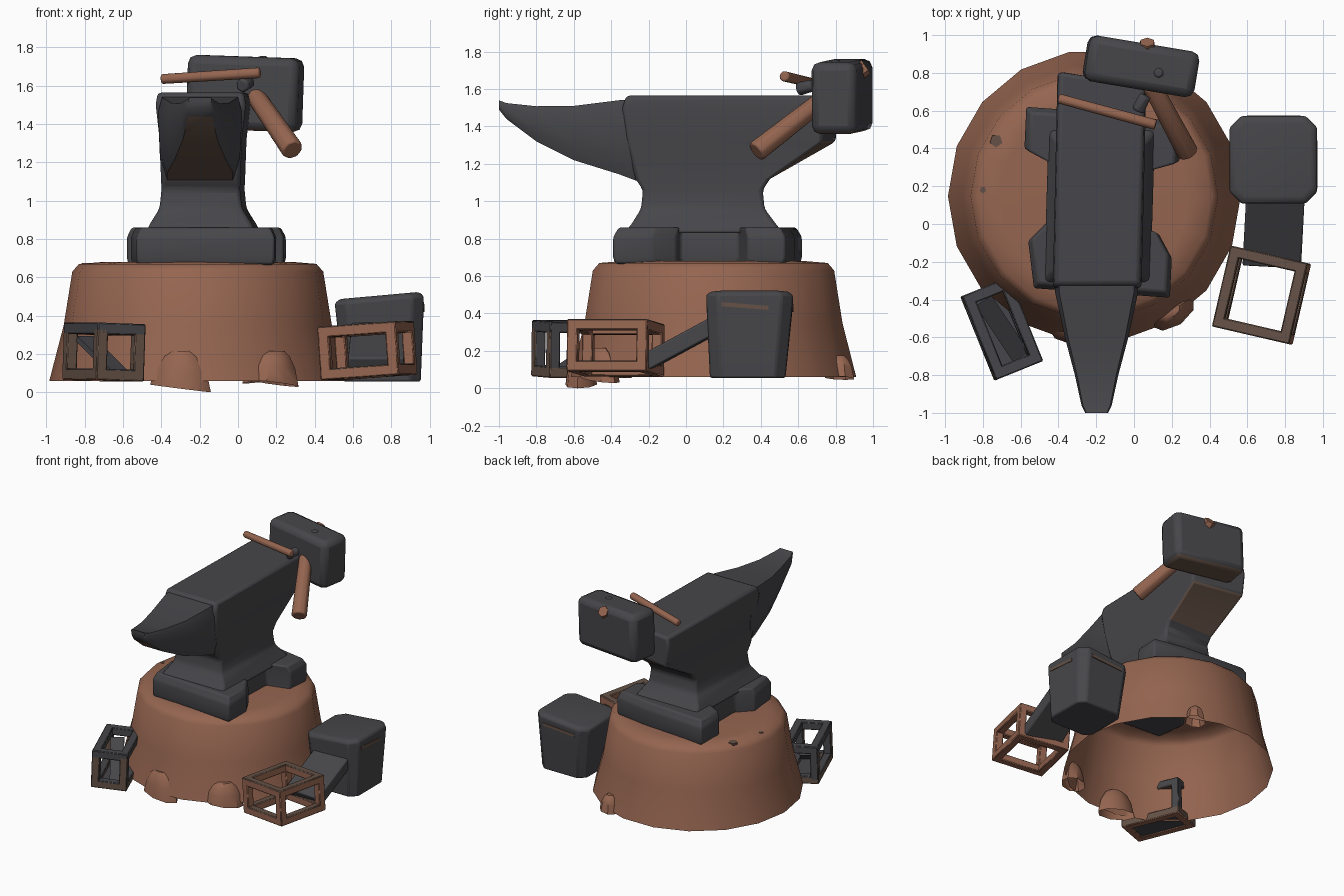
import bpy, bmesh, math
from mathutils import Vector, Matrix

cube = bpy.data.objects.get("Cube")
if cube:
    bpy.data.objects.remove(cube)


def material(name, rgb):
    m = bpy.data.materials.new(name)
    m.use_nodes = True
    m.diffuse_color = (*rgb, 1)
    m.node_tree.nodes["Principled BSDF"].inputs["Base Color"].default_value = (*rgb, 1)
    return m


WOOD = material("warm brown", (0.30, 0.13, 0.08))
RUST = material("dark brown", (0.13, 0.083, 0.061))
IRON = material("charcoal", (0.062, 0.062, 0.069))


def finish(name, bm, mats, rule=None, bevel=0, segments=2, angle=35):
    """Turn a bmesh into an object; rule(normal, centre) picks the material slot."""
    bmesh.ops.recalc_face_normals(bm, faces=bm.faces)
    for f in bm.faces:
        f.material_index = rule(f.normal, f.calc_center_median()) if rule else 0
    me = bpy.data.meshes.new(name)
    bm.to_mesh(me)
    bm.free()
    for m in mats:
        me.materials.append(m)
    ob = bpy.data.objects.new(name, me)
    bpy.context.collection.objects.link(ob)
    if bevel:
        mod = ob.modifiers.new("Bevel", "BEVEL")
        mod.width, mod.segments, mod.angle_limit = bevel, segments, math.radians(25)
    bpy.ops.object.select_all(action="DESELECT")
    ob.select_set(True)
    bpy.context.view_layer.objects.active = ob
    bpy.ops.object.shade_smooth_by_angle(angle=math.radians(angle))
    return ob


def loft(rings, cap_start=True, cap_end=True):
    bm = bmesh.new()
    loops = [[bm.verts.new(p) for p in r] for r in rings]
    n = len(loops[0])
    for a, b in zip(loops, loops[1:]):
        for i in range(n):
            j = (i + 1) % n
            bm.faces.new((a[i], a[j], b[j], b[i]))
    if cap_start:
        bm.faces.new(loops[0][::-1])
    if cap_end:
        bm.faces.new(loops[-1])
    return bm


def add_beam(bm, p, q, w, h):
    p, q = Vector(p), Vector(q)
    d = q - p
    m = Matrix.Translation((p + q) / 2) @ d.to_track_quat("Y", "Z").to_matrix().to_4x4()
    bmesh.ops.create_cube(bm, size=1, matrix=m @ Matrix.Diagonal((w, d.length, h, 1)))


def rod(name, p, q, r1, r2, mat, sides=8, bevel=0.012):
    p, q = Vector(p), Vector(q)
    d = q - p
    bm = bmesh.new()
    m = Matrix.Translation((p + q) / 2) @ d.to_track_quat("Z", "Y").to_matrix().to_4x4()
    bmesh.ops.create_cone(bm, cap_ends=True, segments=sides, radius1=r1, radius2=r2,
                          depth=d.length, matrix=m)
    return finish(name, bm, [mat], bevel=bevel, angle=50)


# Hollow stump, open underneath
SX, SY = -0.21, 0.147
rings = []
for r, z in ((0.775, 0.06), (0.70, 0.35), (0.655, 0.63), (0.62, 0.67), (0.5, 0.68)):
    rings.append([(SX + r * math.cos(i * math.tau / 18), SY + r * math.sin(i * math.tau / 18), z)
                  for i in range(18)])
finish("stump", loft(rings, cap_start=False), [WOOD], angle=48)

# Roots bulging from the foot of the stump, lower on one side
for k, (x, y, w, low, top) in enumerate(((-0.30, -0.56, 0.16, 0.02, 0.215),
                                         (0.20, -0.46, 0.14, 0.045, 0.215),
                                         (0.10, 0.82, 0.08, 0.055, 0.175))):
    out = Vector((x - SX, y - SY)).normalized()
    rings = []
    for t, s in ((0, 1), (0.5, 0.85), (0.85, 0.6), (1, 0.35)):
        ring = []
        for i in range(8):
            a = i * math.tau / 8
            u, v = w * s * math.cos(a), 0.085 * s * math.sin(a)
            ring.append((x - out.y * u + out.x * v, y + out.x * u + out.y * v,
                         low + t * (top - low) - 0.125 * u * (1 - t)))
        rings.append(ring)
    finish(f"root_{k + 1}", loft(rings, cap_start=False), [WOOD], angle=40)

# Dark knots on the stump
for k, (x, y, r) in enumerate(((-0.73, 0.44, 0.035), (-0.80, 0.18, 0.018))):
    rod(f"knot_{k + 1}", (x, y, 0.66), (x, y, 0.676), r, r, RUST, 5, 0)

# Anvil foot: H-shaped plan with a sloping shoulder
plan = [(-0.53, -0.34), (0.19, -0.39), (0.20, -0.18), (0.13, -0.05), (0.05, -0.03), (0.06, 0.28),
        (0.24, 0.33), (0.25, 0.53), (-0.02, 0.58), (-0.57, 0.62), (-0.58, 0.40), (-0.45, 0.33),
        (-0.45, 0.02), (-0.56, -0.09)]
centre = Vector((-0.18, 0.12))
rings = []
for s, z in ((0.98, 0.665), (1, 0.70), (1, 0.81), (0.94, 0.86)):
    rings.append([(*(centre + (Vector(p) - centre) * s), z) for p in plan])
finish("anvil_foot", loft(rings), [IRON], bevel=0.012)

# Anvil waist, face and heel, stacked in height
AX = -0.18
rings = []
for z, y0, y1, hw in ((0.83, -0.33, 0.52, 0.29), (0.88, -0.29, 0.48, 0.265), (0.96, -0.24, 0.42, 0.215),
                      (1.06, -0.23, 0.41, 0.205), (1.12, -0.27, 0.45, 0.208), (1.32, -0.32, 0.77, 0.215),
                      (1.50, -0.34, 0.77, 0.235), (1.565, -0.32, 0.77, 0.225)):
    skew = 0.035 if y1 > 0.6 else 0
    rings.append([(AX - hw - 0.015, y0, z), (AX + hw - 0.015, y0, z),
                  (AX + hw + 0.01, y1 - skew, z), (AX - hw + 0.01, y1 + skew, z)])
finish("anvil_body", loft(rings), [IRON, RUST],
       lambda n, c: int(n.z < -0.3 and c.y > 0.3 and c.z > 1.1), bevel=0.02)

# Horn, tapering forward with a rusty underside
outline = ((-0.78, 0), (0.78, 0), (0.95, 0.25), (1, 0.8), (0.9, 1), (-0.9, 1), (-1, 0.8), (-0.95, 0.25))
rings = []
for y, hw, z0, z1 in ((-0.24, 0.22, 1.10, 1.55), (-0.36, 0.22, 1.145, 1.54), (-0.60, 0.168, 1.22, 1.51),
                      (-0.80, 0.115, 1.32, 1.508), (-0.96, 0.08, 1.44, 1.525), (-1.0, 0.06, 1.49, 1.54)):
    rings.append([(AX - 0.018 + u * hw, y, z0 + v * (z1 - z0)) for u, v in outline])
finish("anvil_horn", loft(rings), [IRON, RUST],
       lambda n, c: int(n.z < -0.4 and abs(n.x) < 0.2 and c.y > -0.9), angle=45)

# Big hammer lying on the heel
bm = bmesh.new()
turn = Matrix.Translation((0.037, 0.835, 1.56)) @ Matrix.Rotation(math.radians(-9.5), 4, "Z") \
    @ Matrix.Rotation(math.radians(2), 4, "Y")
bmesh.ops.create_cube(bm, size=1, matrix=turn @ Matrix.Diagonal((0.59, 0.245, 0.385, 1)))
finish("hammer_head", bm, [IRON, RUST], lambda n, c: int(n.z < -0.7), bevel=0.045)
rod("hammer_handle", (0.09, 0.74, 1.55), (0.285, 0.375, 1.265), 0.052, 0.06, WOOD)
rod("hammer_handle_end", (0.07, 0.92, 1.69), (0.07, 0.963, 1.719), 0.046, 0.042, WOOD, 6, 0)

# Thin tool resting on the face
rod("tool_handle", (-0.40, 0.665, 1.635), (0.115, 0.525, 1.668), 0.028, 0.03, WOOD)
rod("tool_head", (0.02, 0.60, 1.60), (0.06, 0.68, 1.62), 0.04, 0.035, IRON, 6)
rod("hammer_wedge", (0.13, 0.80, 1.70), (0.13, 0.80, 1.755), 0.035, 0.03, IRON, 6)


# Open box frames
def cage(name, centre, size, angle, tilt, bar, rule):
    bm = bmesh.new()
    a, b, c = (s / 2 - bar / 2 for s in size)
    for u in (-1, 1):
        for v in (-1, 1):
            add_beam(bm, (-a - bar / 2, u * b, v * c), (a + bar / 2, u * b, v * c), bar, bar)
            add_beam(bm, (u * a, -b, v * c), (u * a, b, v * c), bar, bar)
            add_beam(bm, (u * a, v * b, -c), (u * a, v * b, c), bar, bar)
    m = Matrix.Translation(centre) @ Matrix.Rotation(math.radians(angle), 4, "Z") \
        @ Matrix.Rotation(math.radians(tilt), 4, "Y")
    bmesh.ops.transform(bm, matrix=m, verts=bm.verts)
    finish(name, bm, [WOOD, RUST, IRON], rule, bevel=0.006, segments=1)


def left_cage_colour(n, c):
    if n.z < -0.7 and c.z < 0.1:
        return 0
    return 2 if n.z > 0.7 or c.z > 0.31 or (n.y > 0.3 and c.z > 0.12) else 1


cage("right_cage", (0.675, -0.377, 0.217), (0.42, 0.44, 0.28), -13, -4, 0.058,
     lambda n, c: int(n.z > 0.7))
cage("left_cage", (-0.70, -0.555, 0.21), (0.27, 0.48, 0.30), 22, 2, 0.06, left_cage_colour)
bm = bmesh.new()
add_beam(bm, (-0.80, -0.40, 0.28), (-0.60, -0.70, 0.08), 0.10, 0.03)
add_beam(bm, (-0.78, -0.35, 0.08), (-0.62, -0.76, 0.08), 0.2, 0.02)
finish("left_cage_strut_and_floor", bm, [IRON])

# Slack tub: chamfered, tapering, with its top tipped
rings = []
for z, x, y, h in ((0.055, 0.752, 0.33, 0.202), (0.44, 0.74, 0.34, 0.23),
                   (0.485, 0.737, 0.34, 0.232), (0.505, 0.737, 0.34, 0.205)):
    k = h * 0.74
    ring = [(h, -k), (h, k), (k, h), (-k, h), (-h, k), (-h, -k), (-k, -h), (k, -h)]
    rings.append([(x + u, y + v, z + (0.09 * u if z > 0.1 else 0)) for u, v in ring])
finish("tub", loft(rings), [IRON], bevel=0.012)
bm = bmesh.new()
add_beam(bm, (0.968, 0.19, 0.45), (0.968, 0.44, 0.43), 0.009, 0.022)
add_beam(bm, (0.60, 0.569, 0.42), (0.88, 0.569, 0.44), 0.009, 0.022)
finish("tub_trim", bm, [RUST])

# Board leaning between the tub and the right cage
bm = bmesh.new()
add_beam(bm, (0.73, -0.21, 0.14), (0.75, 0.17, 0.345), 0.31, 0.09)
finish("leaning_board", bm, [IRON], bevel=0.01)
